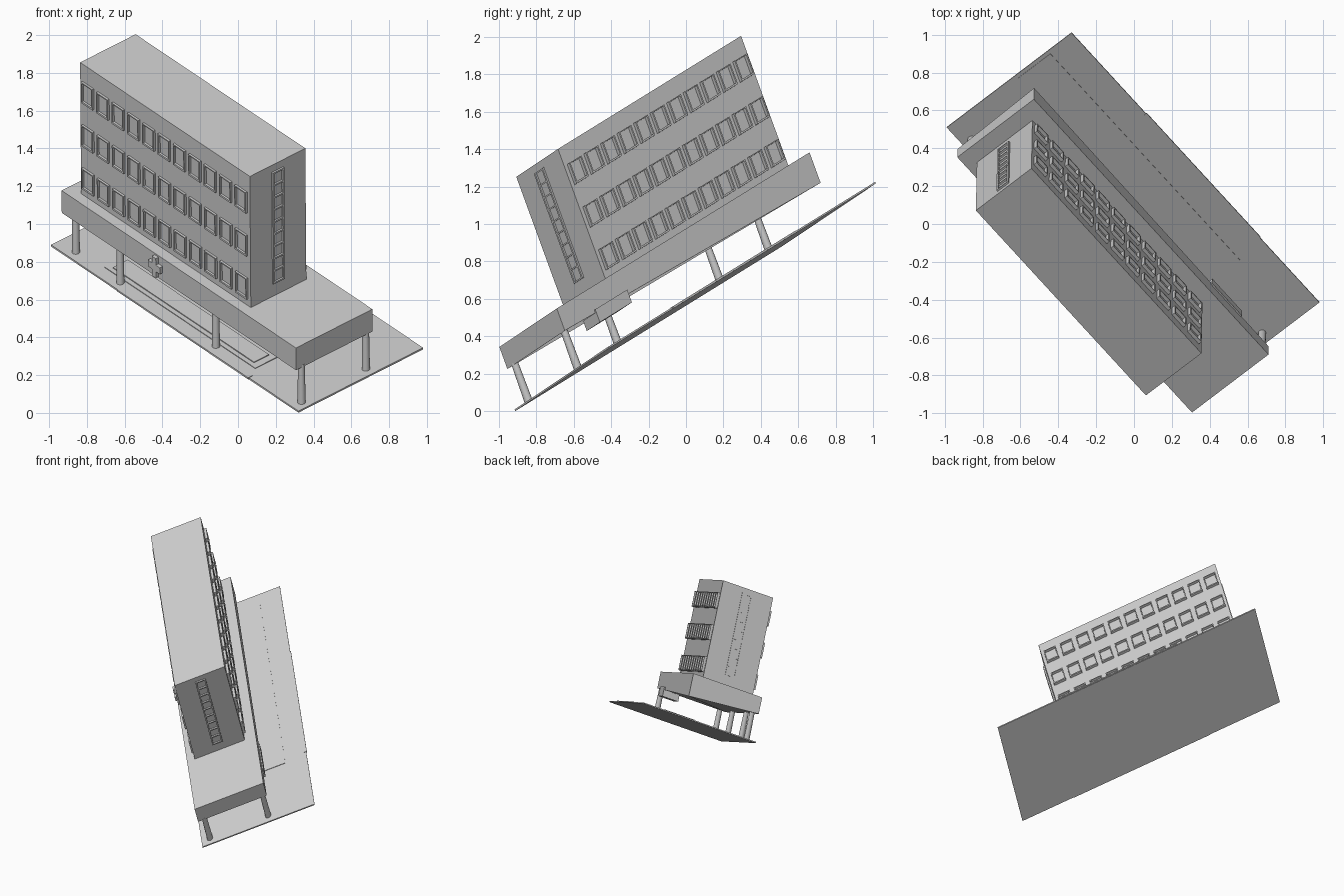
import bpy, bmesh
from mathutils import Matrix, Vector

old = bpy.data.objects.get("Cube")
if old:
    bpy.data.objects.remove(old, do_unlink=True)

# One plain colour
grey = bpy.data.materials.new("light_grey")
grey.use_nodes = True
colour = (0.6, 0.6, 0.6, 1)
grey.diffuse_color = colour
grey.node_tree.nodes["Principled BSDF"].inputs["Base Color"].default_value = colour

# Leaning frame of the whole building: length, depth and height axes
LENGTH, DEPTH = Vector((1.31, -1.425, -0.88)), Vector((0.66, 0.5, 0.335))
HEIGHT, ORIGIN = Vector((-0.005, -0.25, 0.685)), Vector((-0.99, 0.51, 0.89))
FRAME = Matrix.Translation(ORIGIN) @ Matrix((LENGTH, DEPTH, HEIGHT)).transposed().to_4x4()


def finish(name, bm, smooth=False):
    bm.transform(FRAME)
    mesh = bpy.data.meshes.new(name)
    bm.to_mesh(mesh)
    bm.free()
    mesh.materials.append(grey)
    obj = bpy.data.objects.new(name, mesh)
    bpy.context.collection.objects.link(obj)
    if smooth:
        for face in mesh.polygons:
            face.use_smooth = len(face.vertices) == 4
    return obj


def add_box(bm, a0, a1, b0, b1, h0, h1):
    low, high = Vector((a0, b0, h0)), Vector((a1, b1, h1))
    place = Matrix.Translation((low + high) / 2) @ Matrix.Diagonal((*(high - low), 1))
    return bmesh.ops.create_cube(bm, size=1, matrix=place)["verts"]


def box(name, *bounds):
    bm = bmesh.new()
    add_box(bm, *bounds)
    return finish(name, bm)


# Ground slab, paving and kerbs
box("ground_slab", 0, 1, 0, 1, -0.013, 0)
box("rear_paving", 0.01, 0.775, 0.55, 0.81, 0, 0.005)
box("front_step_lower", 0.17, 0.78, 0.09, 0.27, 0, 0.005)
box("front_step_upper", 0.19, 0.76, 0.12, 0.24, 0, 0.012)
box("front_kerb", 0.27, 0.8, -0.006, 0.03, -0.01, 0.003)
box("rear_kerb", 0.3, 0.76, 0.98, 1.006, -0.01, 0.003)

# Podium, deeper at one rear corner
bm = bmesh.new()
for v in add_box(bm, 0.036, 0.983, 0.017, 0.63, 0.285, 0.457):
    if v.co.x < 0.5 and v.co.y > 0.5 and v.co.z < 0.4:
        v.co.z = 0.22
finish("podium", bm)
box("rear_canopy", 0.75, 0.87, 0.5, 0.64, 0.2, 0.3)

# Tower block
A0, A1, B0, B1, TOP = 0.08, 0.766, 0.086, 0.531, 1.47
box("tower", A0, A1, B0, B1, 0.457, TOP)

# Round columns
for i, (a, b) in enumerate([(0.068, 0.065), (0.25, 0.06), (0.634, 0.065),
                            (0.975, 0.075), (0.973, 0.595)]):
    bm = bmesh.new()
    place = Matrix.Translation((a, b, 0.15)) @ Matrix.Diagonal((0.0105, 0.025, 0.3, 1))
    bmesh.ops.create_cone(bm, cap_ends=True, segments=20, radius1=1, radius2=0.85,
                          depth=1, matrix=place)
    finish(f"column_{i + 1}", bm, True)


# Window frames on both long faces: thin bars standing proud of the wall
def long_windows(name, b0, b1):
    bm = bmesh.new()
    for row in range(3):
        bottom = 0.51 + row * 0.333
        top = bottom + 0.16
        for col in range(11):
            left = A0 + 0.009 + col * 0.062
            right = left + 0.046
            add_box(bm, left, right, b0, b1, bottom, bottom + 0.014)
            add_box(bm, left, right, b0, b1, top - 0.008, top)
            add_box(bm, left, left + 0.004, b0, b1, bottom, top)
            add_box(bm, right - 0.004, right, b0, b1, bottom, top)
    finish(name, bm)


long_windows("front_window_frames", B0 - 0.014, B0 + 0.005)
long_windows("rear_window_frames", B1 - 0.005, B1 + 0.022)


# Tall stair window on each end wall, with cross bars
def stair_window(name, a0, a1):
    bm = bmesh.new()
    left, right, low, high, panes = 0.26, 0.352, 0.557, 1.415, 9
    for b in (left, right - 0.012):
        add_box(bm, a0, a1, b, b + 0.012, low, high)
    for i in range(panes + 1):
        h = low + (high - low - 0.012) * i / panes
        add_box(bm, a0, a1, left, right, h, h + 0.012)
    finish(name, bm)


stair_window("left_stair_window", A1 - 0.003, A1 + 0.005)
stair_window("right_stair_window", A0 - 0.005, A0 + 0.003)

# Raised plus sign on the podium front
bm = bmesh.new()
add_box(bm, 0.412, 0.428, -0.006, 0.02, 0.295, 0.445)
add_box(bm, 0.396, 0.444, -0.006, 0.02, 0.345, 0.395)
finish("plus_sign", bm)
